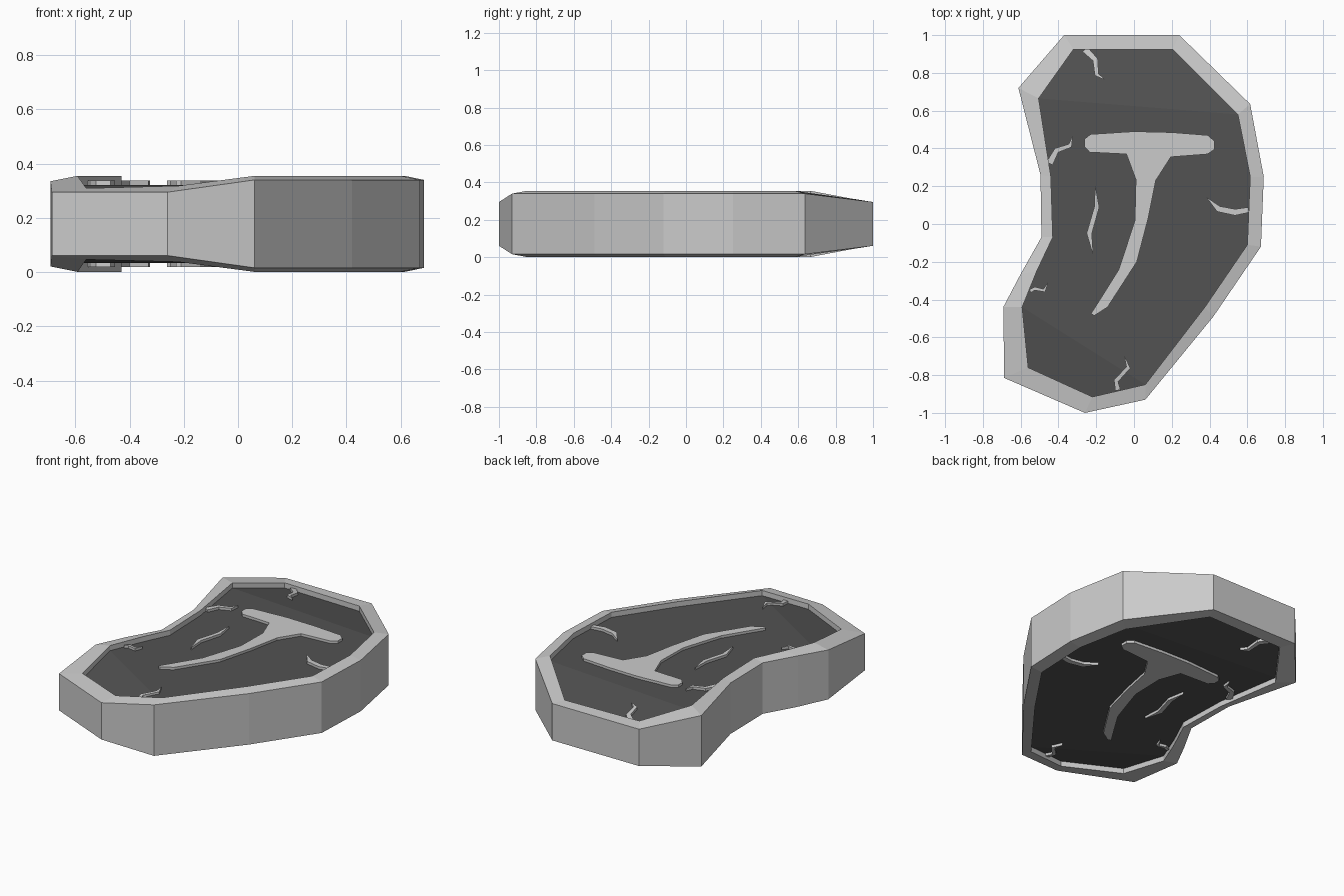
import bpy, bmesh
from mathutils import Vector

if "Cube" in bpy.data.objects:
    bpy.data.objects.remove(bpy.data.objects["Cube"])

MID = 0.178                       # half of the total thickness
RIM, EDGE, FLOOR, BONE = 0.355, 0.34, 0.322, 0.338

outer = [(-.37, 1), (.24, 1), (.615, .635), (.687, .25), (.672, -.12), (.42, -.49), (.06, -.93),
         (-.26, -1), (-.687, -.815), (-.692, -.44), (-.60, -.265), (-.49, -.07), (-.495, .26), (-.612, .72)]
inner = [(-.32, .925), (.205, .925), (.55, .58), (.615, .25), (.60, -.11), (.375, -.44), (.06, -.85),
         (-.22, -.915), (-.56, -.76), (-.592, -.44), (-.515, -.25), (-.43, -.07), (-.44, .25), (-.505, .665)]
outer_drop = {0: .045, 1: .045, 7: .045, 8: .045, 9: .005}


def drop(x, y):
    """How far the surface falls where the two ends thin out."""
    north = y - .625 + .08 * x
    south = -.53 * (x + .595) - .848 * (y + .44)
    return .18 * max(0, north, south)


def mirrored(name, bm, material=None):
    """Finish a top half and mirror it to the underside."""
    bmesh.ops.recalc_face_normals(bm, faces=bm.faces)
    # open shells: make sure the upper faces look up
    top = max(bm.faces, key=lambda f: abs(f.normal.z) * f.calc_area())
    if top.normal.z < 0:
        bmesh.ops.reverse_faces(bm, faces=bm.faces)
    me = bpy.data.meshes.new(name)
    bm.to_mesh(me)
    bm.free()
    ob = bpy.data.objects.new(name, me)
    bpy.context.collection.objects.link(ob)
    ob.location.z = MID
    mod = ob.modifiers.new("both_sides", 'MIRROR')
    mod.use_axis = (False, False, True)
    if material:
        me.materials.append(material)
    return ob


def ring(bm, pts, zs):
    return [bm.verts.new((x, y, z - MID)) for (x, y), z in zip(pts, zs)]


def bridge(bm, a, b):
    n = len(a)
    for i in range(n):
        j = (i + 1) % n
        bm.faces.new((a[i], a[j], b[j], b[i]))


# Fat rind: outer wall, sloping rim and inner lip
bm = bmesh.new()
n = len(outer)
rim_z = [RIM - drop(*p) for p in inner]
floor_z = [FLOOR - drop(*p) for p in inner]
loops = [ring(bm, outer, [MID] * n),
         ring(bm, outer, [EDGE - outer_drop.get(i, 0) for i in range(n)]),
         ring(bm, inner, rim_z),
         ring(bm, inner, floor_z)]
for a, b in zip(loops, loops[1:]):
    bridge(bm, a, b)
mirrored("fat_rind", bm)

# Meat: flat middle with two sloping ends
dark = bpy.data.materials.new("dark_meat")
dark.diffuse_color = (.085, .085, .085, 1)
dark.use_nodes = True
dark.node_tree.nodes["Principled BSDF"].inputs["Base Color"].default_value = dark.diffuse_color
bm = bmesh.new()
v = ring(bm, inner, floor_z)
bm.faces.new(v[2:7] + v[9:14])
bm.faces.new([v[13], v[0], v[1], v[2]])
bm.faces.new(v[6:10])
mirrored("meat", bm, dark)

# T-shaped bone
bone = [(-.23, .475), (0, .49), (.2, .485), (.39, .47), (.425, .44), (.425, .395), (.39, .37),
        (.195, .355), (.115, .23), (.075, .03), (.015, -.2), (-.14, -.44), (-.21, -.485),
        (-.228, -.475), (-.18, -.40), (-.08, -.24), (.005, .02), (.01, .235), (-.04, .37),
        (-.235, .38), (-.262, .41), (-.262, .45)]
bm = bmesh.new()
low, high = ring(bm, bone, [FLOOR - .01] * len(bone)), ring(bm, bone, [BONE] * len(bone))
bridge(bm, low, high)
bm.faces.new(high)
mirrored("bone", bm)


# Fat veins: tapering zigzag strips that follow the meat surface
def vein(name, path, widths):
    pts = [Vector(p) for p in path]
    left, right = [], []
    for i, p in enumerate(pts):
        d = (pts[min(i + 1, len(pts) - 1)] - pts[max(i - 1, 0)]).normalized()
        side = Vector((-d.y, d.x)) * widths[i]
        left.append(p + side)
        right.append(p - side)
    edge = left + right[::-1]
    m = len(edge)
    bm = bmesh.new()
    low = ring(bm, edge, [FLOOR - .01 - drop(*p) for p in edge])
    high = ring(bm, edge, [BONE - drop(*p) for p in edge])
    bridge(bm, low, high)
    for i in range(len(pts) - 1):
        bm.faces.new((high[i], high[i + 1], high[m - 2 - i], high[m - 1 - i]))
    mirrored(name, bm)


taper = (.018, .014, .011, .001)
veins = {
    "vein_top": ([(-.26, .925), (-.205, .87), (-.197, .79), (-.155, .765)], taper),
    "vein_left": ([(-.447, .32), (-.41, .39), (-.338, .415), (-.325, .465)], taper),
    "vein_middle": ([(-.205, .20), (-.197, .09), (-.237, -.05), (-.217, -.16)], (.001, .013, .014, .001)),
    "vein_lower_left": ([(-.55, -.355), (-.525, -.342), (-.475, -.352), (-.455, -.31)], (.009, .009, .009, .001)),
    "vein_right": ([(.607, .075), (.535, .062), (.447, .08), (.385, .14)], (.014, .017, .016, .001)),
    "vein_bottom": ([(-.085, -.88), (-.095, -.83), (-.03, -.76), (-.05, -.70)], (.014, .012, .011, .001)),
}
for name, (path, widths) in veins.items():
    vein(name, path, widths)
